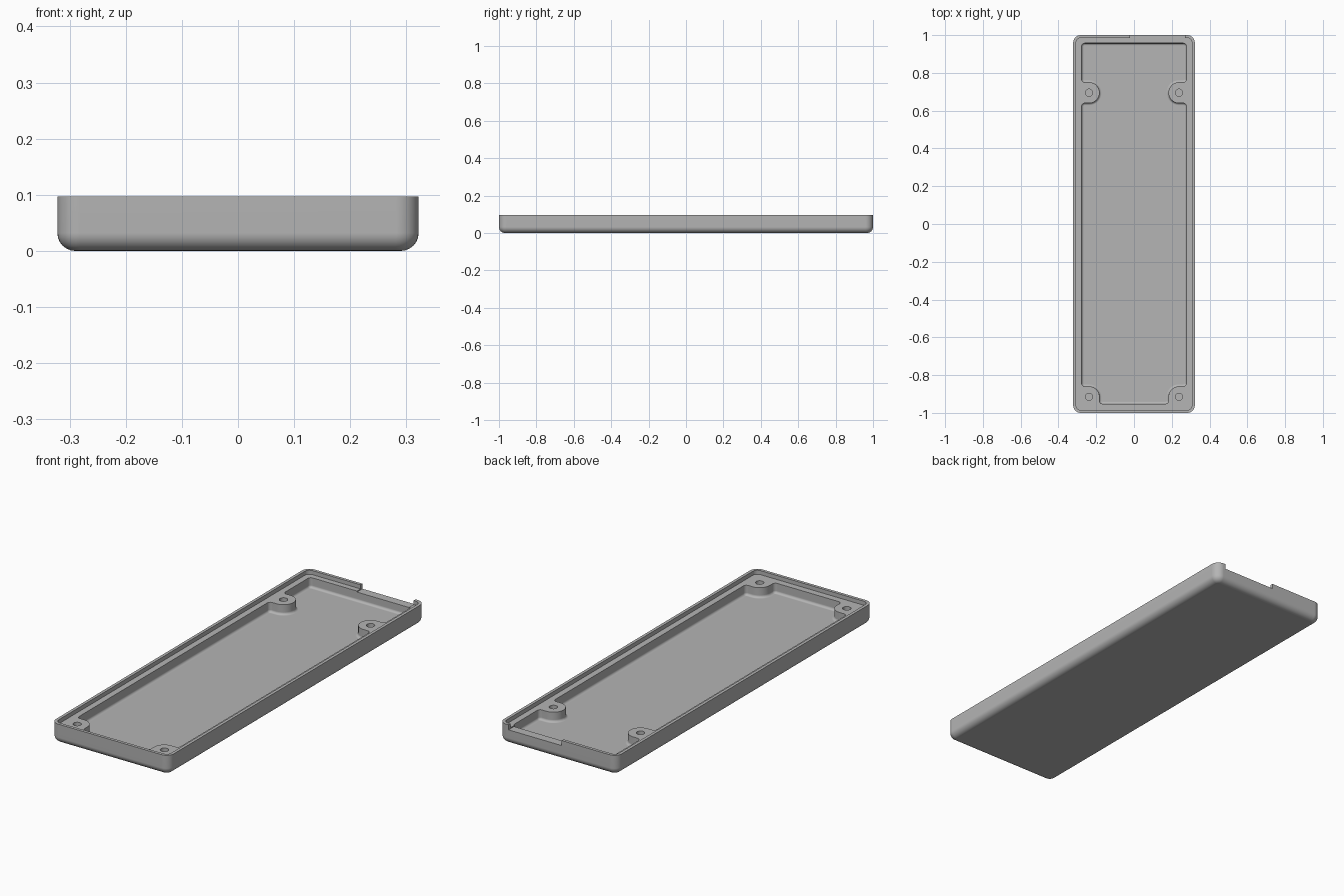
import bpy
import bmesh
from math import sin, cos, pi
from mathutils import Vector

cube = bpy.data.objects.get("Cube")
if cube:
    bpy.data.objects.remove(cube, do_unlink=True)

HALF_X, HALF_Y, HEIGHT = 0.322, 1.0, 0.097
SHELF_Z, NOTCH_Z, FLOOR_Z = 0.077, 0.072, 0.028
WALL_X, FRONT_Y, BACK_Y = 0.277, -0.952, 0.957
BOSS_X, BOSS_R, FILLET = 0.238, 0.055, 0.016
BOSS_Y = (-0.915, 0.695)
OVER = 0.2  # cutter top, above the tray

grey = bpy.data.materials.new("plain grey")
grey.use_nodes = True
grey.diffuse_color = (0.46, 0.46, 0.46, 1)
grey.node_tree.nodes["Principled BSDF"].inputs["Base Color"].default_value = grey.diffuse_color


def rounded(corners, steps=8):
    """Outline with every right-angled corner (x, y, radius) rounded."""
    pts = []
    for i, (x, y, r) in enumerate(corners):
        p = Vector((x, y))
        a = (Vector(corners[i - 1][:2]) - p).normalized()
        b = (Vector(corners[(i + 1) % len(corners)][:2]) - p).normalized()
        centre = p + (a + b) * r
        for k in range(steps + 1):
            t = pi / 2 * k / steps
            pts.append(centre - (b * cos(t) + a * sin(t)) * r)
    return pts


def rectangle(x0, x1, y0, y1, r):
    return rounded([(x0, y0, r), (x1, y0, r), (x1, y1, r), (x0, y1, r)])


def prism(name, outline, z0, z1, bottom_round=0):
    """Extrude an outline and round its bottom rim."""
    bm = bmesh.new()
    base = bm.faces.new([bm.verts.new((p.x, p.y, z0)) for p in outline])
    top = bmesh.ops.extrude_face_region(bm, geom=[base], use_keep_orig=True)
    bmesh.ops.translate(bm, vec=(0, 0, z1 - z0),
                        verts=[g for g in top["geom"] if isinstance(g, bmesh.types.BMVert)])
    bmesh.ops.recalc_face_normals(bm, faces=bm.faces)
    if bottom_round:
        rim = [e for e in bm.edges if all(abs(v.co.z - z0) < 1e-5 for v in e.verts)]
        bmesh.ops.bevel(bm, geom=rim, offset=bottom_round, segments=6, profile=0.5,
                        affect='EDGES', clamp_overlap=False)
    bmesh.ops.recalc_face_normals(bm, faces=bm.faces)
    mesh = bpy.data.meshes.new(name)
    bm.to_mesh(mesh)
    bm.free()
    mesh.materials.append(grey)
    obj = bpy.data.objects.new(name, mesh)
    bpy.context.scene.collection.objects.link(obj)
    return obj


def circle(x, y, r, n=24):
    return [Vector((x + r * cos(2 * pi * k / n), y + r * sin(2 * pi * k / n))) for k in range(n)]


# Outer shell
tray = prism("tray", rectangle(-HALF_X, HALF_X, -HALF_Y, HALF_Y, 0.04), 0, HEIGHT, 0.032)

# Recess that leaves a thin raised lip
LIP = 0.015
recess = prism("lip_recess_cutter",
               rectangle(LIP - HALF_X, HALF_X - LIP, LIP - HALF_Y, HALF_Y - LIP, 0.025),
               SHELF_Z, OVER)

# Main cavity, its outline stepping around the four screw bosses
inner = BOSS_X - BOSS_R
tip = BOSS_R - 0.001
front_top = BOSS_Y[0] + BOSS_R
back_low, back_top = BOSS_Y[1] - BOSS_R, BOSS_Y[1] + BOSS_R
half = [(inner, FRONT_Y, FILLET), (inner, front_top, tip), (WALL_X, front_top, FILLET),
        (WALL_X, back_low, FILLET), (inner, back_low, tip),
        (inner, back_top, tip), (WALL_X, back_top, FILLET), (WALL_X, BACK_Y, FILLET)]
outline = half + [(-x, y, r) for x, y, r in reversed(half)]
cavity = prism("cavity_cutter", rounded(outline), FLOOR_Z, OVER, 0.012)

# Opening in the back lip
notch = prism("notch_cutter", [Vector(p) for p in
              ((-0.02, 0.94), (0.27, 0.94), (0.27, 1.1), (-0.02, 1.1))], NOTCH_Z, OVER)

# Screw holes in the bosses
holes = [prism("screw_hole_cutter", circle(side * BOSS_X, y, 0.019), FLOOR_Z + 0.007, OVER)
         for side in (-1, 1) for y in BOSS_Y]

bpy.ops.object.select_all(action='DESELECT')
tray.select_set(True)
bpy.context.view_layer.objects.active = tray
for cutter in [recess, cavity, notch] + holes:
    cutter.hide_render = True
    cut = tray.modifiers.new("cut", 'BOOLEAN')
    cut.operation = 'DIFFERENCE'
    cut.solver = 'EXACT'
    cut.object = cutter
    bpy.ops.object.modifier_apply(modifier=cut.name)
    bpy.data.objects.remove(cutter, do_unlink=True)

# Smooth rounds with crisp edges and flat planes
bpy.ops.object.shade_smooth_by_angle(angle=0.6)
flat = tray.modifiers.new("flat_planes", 'WEIGHTED_NORMAL')
flat.keep_sharp = True
